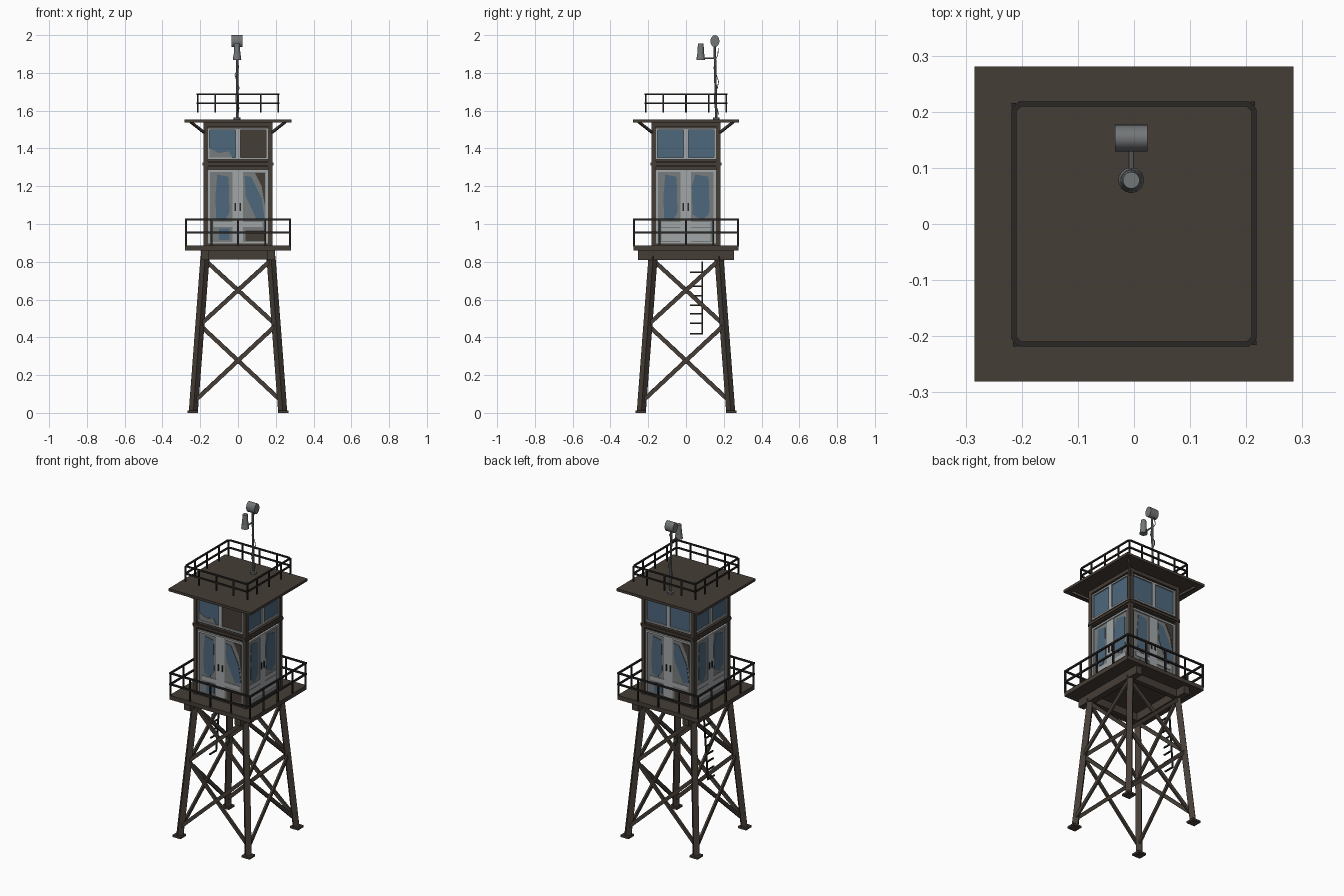
import bpy, bmesh, math
from mathutils import Vector, Matrix

if "Cube" in bpy.data.objects:
    bpy.data.objects.remove(bpy.data.objects["Cube"])


def material(name, rgb):
    m = bpy.data.materials.new(name)
    m.diffuse_color = (*rgb, 1)
    m.use_nodes = True
    m.node_tree.nodes["Principled BSDF"].inputs["Base Color"].default_value = m.diffuse_color
    return m


BROWN = material("brown_steel", (0.060, 0.047, 0.037))
DARK = material("dark_steel", (0.022, 0.020, 0.018))
PALE = material("pale_paint", (0.36, 0.38, 0.39))
WORN = material("worn_grey_paint", (0.19, 0.20, 0.20))
GLASS = material("blue_glass", (0.075, 0.135, 0.20))
GREY = material("device_grey", (0.17, 0.18, 0.185))


def finish(name, bm, mat, smooth=False):
    bmesh.ops.recalc_face_normals(bm, faces=bm.faces)
    me = bpy.data.meshes.new(name)
    bm.to_mesh(me)
    bm.free()
    me.materials.append(mat)
    ob = bpy.data.objects.new(name, me)
    bpy.context.collection.objects.link(ob)
    if smooth:
        bpy.context.view_layer.objects.active = ob
        ob.select_set(True)
        bpy.ops.object.shade_smooth_by_angle(angle=math.radians(40))
        ob.select_set(False)
    return ob


def add_box(bm, lo, hi):
    lo, hi = Vector(lo), Vector(hi)
    bmesh.ops.create_cube(bm, size=1, matrix=Matrix.Translation((lo + hi) / 2) @ Matrix.Diagonal((*(hi - lo), 1)))


def add_bar(bm, a, b, w, t=None, round_sides=0):
    """Bar between two points: rectangular w x t, or round with diameter w."""
    a, b = Vector(a), Vector(b)
    d = b - a
    rot = d.to_track_quat('Z', 'Y').to_matrix().to_4x4()
    m = Matrix.Translation((a + b) / 2) @ rot
    if round_sides:
        bmesh.ops.create_cone(bm, cap_ends=True, segments=round_sides, radius1=w / 2, radius2=w / 2,
                              depth=d.length, matrix=m)
    else:
        bmesh.ops.create_cube(bm, size=1, matrix=m @ Matrix.Diagonal((w, t or w, d.length, 1)))


def four(bm):
    """Repeat everything in the mesh on the four sides."""
    bmesh.ops.spin(bm, geom=bm.verts[:] + bm.edges[:] + bm.faces[:], cent=(0, 0, 0), axis=(0, 0, 1),
                   angle=math.tau * 3 / 4, steps=3, use_duplicate=True)


def plate(bm, side, pts, front, thick=0.006):
    """Thin polygon plate on one side; pts are (across, up)."""
    rot = Matrix.Rotation(side * math.pi / 2, 3, 'Z')
    vs = [bm.verts.new(rot @ Vector((u, -front, z))) for u, z in pts]
    vb = [bm.verts.new(rot @ Vector((u, -front + thick, z))) for u, z in pts]
    n = len(pts)
    bm.faces.new(vs)
    bm.faces.new(vb[::-1])
    for i in range(n):
        bm.faces.new((vs[i], vb[i], vb[(i + 1) % n], vs[(i + 1) % n]))


def rect(u0, u1, z0, z1):
    return [(u0, z0), (u1, z0), (u1, z1), (u0, z1)]


def leg_at(z):
    return 0.237 - 0.062 * z / 0.82


# Legs and foot plates
bm = bmesh.new()
add_bar(bm, (leg_at(0), -leg_at(0), 0), (leg_at(.83), -leg_at(.83), .83), 0.034)
four(bm)
finish("legs", bm, BROWN)
bm = bmesh.new()
add_box(bm, (.211, -.267, 0), (.267, -.211, .012))
four(bm)
finish("foot_plates", bm, BROWN)

# Crossed braces on each side
bm = bmesh.new()
for z0, z1 in ((.06, .465), (.465, .81)):
    for s in (-1, 1):
        add_bar(bm, (s * leg_at(z0), -leg_at(z0) + .005 * s, z0), (-s * leg_at(z1), -leg_at(z1) + .005 * s, z1), .012, .022)
four(bm)
finish("cross_braces", bm, BROWN)

# Beams under the platform
bm = bmesh.new()
for s in (-1, 1):
    add_box(bm, (s * .175 - .02, -.255, .81), (s * .175 + .02, .255, .862))
    add_box(bm, (-.156, s * .175 - .015, .812), (.156, s * .175 + .015, .862))
finish("floor_beams", bm, BROWN)

# Platform, cabin core, posts, bands and roof
bm = bmesh.new()
add_box(bm, (-.28, -.278, .86), (.28, .278, .886))
finish("platform", bm, BROWN)
bm = bmesh.new()
add_box(bm, (-.163, -.163, .886), (.163, .163, 1.537))
finish("cabin_core", bm, BROWN)
bm = bmesh.new()
add_box(bm, (.158, -.182, .886), (.182, -.158, 1.537))
four(bm)
finish("corner_posts", bm, BROWN)
bm = bmesh.new()
add_box(bm, (-.188, -.188, 1.302), (.188, .188, 1.334))
bmesh.ops.bevel(bm, geom=bm.edges[:], offset=.008, segments=2, affect='EDGES')
add_box(bm, (-.18, -.18, 1.515), (.18, .18, 1.537))
add_box(bm, (-.176, -.176, .886), (.176, .176, .896))
finish("cabin_bands", bm, BROWN)
bm = bmesh.new()
add_box(bm, (-.284, -.281, 1.537), (.284, .281, 1.553))
finish("roof", bm, BROWN)
bm = bmesh.new()
add_bar(bm, (.18, -.18, 1.485), (.25, -.25, 1.54), .012)
four(bm)
finish("eave_struts", bm, BROWN)

# Doors and upper windows: frames, panels, glass and gaps
frames, doors, glass, gaps, handles = (bmesh.new() for _ in range(5))
for side in range(4):
    for u0, u1, z0, z1, w in ((-.16, .158, .893, 1.288, .012), (-.16, .158, 1.342, 1.508, .01)):
        for r in ((u0, u1, z0, z0 + w), (u0, u1, z1 - w, z1), (u0, u0 + w, z0 + w, z1 - w),
                  (u1 - w, u1, z0 + w, z1 - w)):
            plate(frames, side, rect(*r), .176, .012)
    plate(doors, side, rect(-.148, -.004, .905, 1.276), .169)
    plate(doors, side, rect(.002, .146, .905, 1.276), .169)
    plate(frames, side, rect(-.03, .026, .905, 1.276), .172, .004)
    plate(frames, side, rect(-.13, .13, .985, 1.01), .172, .004)
    plate(frames, side, rect(-.012, .012, 1.352, 1.498), .176, .012)
    for u in (-.014, .012):
        plate(handles, side, rect(u - .004, u + .004, 1.07, 1.11), .176)
    # left leaf glass, broken right leaf glass
    plate(glass, side, [(-.115, 1.03), (-.075, 1.015), (-.045, 1.06), (-.05, 1.25), (-.11, 1.262), (-.12, 1.14)], .1715, .004)
    if side % 2 == 0:
        plate(glass, side, [(.1, 1.02), (.14, 1.03), (.125, 1.14), (.07, 1.25), (.035, 1.255), (.04, 1.15)], .1715, .004)
        plate(gaps, side, [(.09, 1.27), (.142, 1.27), (.142, 1.1), (.125, 1.2)], .1715, .004)
        plate(gaps, side, rect(.04, .14, .91, .965), .1715, .004)
        plate(glass, side, rect(-.1, -.045, .915, .975), .1715, .004)
    else:
        plate(glass, side, [(.035, 1.05), (.09, 1.02), (.125, 1.06), (.12, 1.25), (.05, 1.262), (.03, 1.2)], .1715, .004)
        plate(frames, side, rect(-.13, .13, .91, .98), .1715, .004)
    # upper panes
    plate(glass, side, [(-.15, 1.352), (-.012, 1.352), (-.012, 1.498), (-.15, 1.498)], .168)
    if side:
        plate(glass, side, rect(.012, .148, 1.352, 1.498), .168)
    else:
        plate(gaps, side, rect(.012, .148, 1.352, 1.498), .168)
        plate(doors, side, [(-.15, 1.4), (-.15, 1.352), (-.03, 1.352), (-.05, 1.385), (-.1, 1.375)], .1705, .003)
finish("window_frames", frames, PALE)
finish("door_panels", doors, WORN)
finish("window_glass", glass, GLASS)
finish("broken_gaps", gaps, BROWN)
finish("door_handles", handles, DARK)

# Platform railing
bm = bmesh.new()
for z in (.955, 1.024):
    add_bar(bm, (-.28, -.275, z), (.28, -.275, z), .01)
for x in (-.275, -.14, 0, .145):
    add_bar(bm, (x, -.275, .88), (x, -.275, 1.024), .009)
four(bm)
finish("platform_railing", bm, DARK)

# Roof railing with clipped corners
bm = bmesh.new()
for z in (1.64, 1.687):
    add_bar(bm, (-.205, -.214, z), (.205, -.214, z), .009)
    add_bar(bm, (.203, -.214, z), (.214, -.203, z), .009)
for x in (-.212, -.12, 0, .12):
    add_bar(bm, (x, -.214, 1.59), (x, -.214, 1.687), .008)
four(bm)
finish("roof_railing", bm, DARK)

# Ladder remnant under the platform
bm = bmesh.new()
add_bar(bm, (-.212, .087, .415), (-.185, .087, .8), .008)
for z in (.42, .475, .525, .57, .62, .67, .745):
    x = -.212 + (z - .415) * .07
    add_bar(bm, (x, .022, z), (x, .09, z), .008)
finish("ladder", bm, DARK)

# Mast with arm and hanging cable
bm = bmesh.new()
add_bar(bm, (-.005, .16, 1.55), (-.005, .152, 1.95), .013, round_sides=8)
add_bar(bm, (-.005, .155, 1.877), (-.005, .078, 1.877), .009, round_sides=8)
add_bar(bm, (-.005, .16, 1.553), (-.005, .16, 1.565), .035, round_sides=8)
cable = [(-.005 + .012 * math.sin(i * 1.9), .16 + .013 * math.cos(i * 1.3), 1.58 + i * .035) for i in range(11)]
for a, b in zip(cable, cable[1:]):
    add_bar(bm, a, b, .004, round_sides=5)
finish("mast", bm, GREY, True)

# Drum lamp on top and small horn on the arm
bm = bmesh.new()
m = Matrix.Translation((-.005, .153, 1.968)) @ Matrix.Diagonal((1, .8, 1.06, 1)) @ Matrix.Rotation(math.pi / 2, 4, 'Y')
bmesh.ops.create_cone(bm, cap_ends=True, segments=16, radius1=.03, radius2=.03, depth=.058, matrix=m)
finish("mast_drum", bm, GREY, True)
bm = bmesh.new()
for r1, r2, z0, z1 in ((.023, .019, 1.868, 1.9), (.018, .015, 1.9, 1.955)):
    bmesh.ops.create_cone(bm, cap_ends=True, segments=14, radius1=r1, radius2=r2, depth=z1 - z0,
                          matrix=Matrix.Translation((-.005, .078, (z0 + z1) / 2)))
finish("arm_horn", bm, GREY, True)
